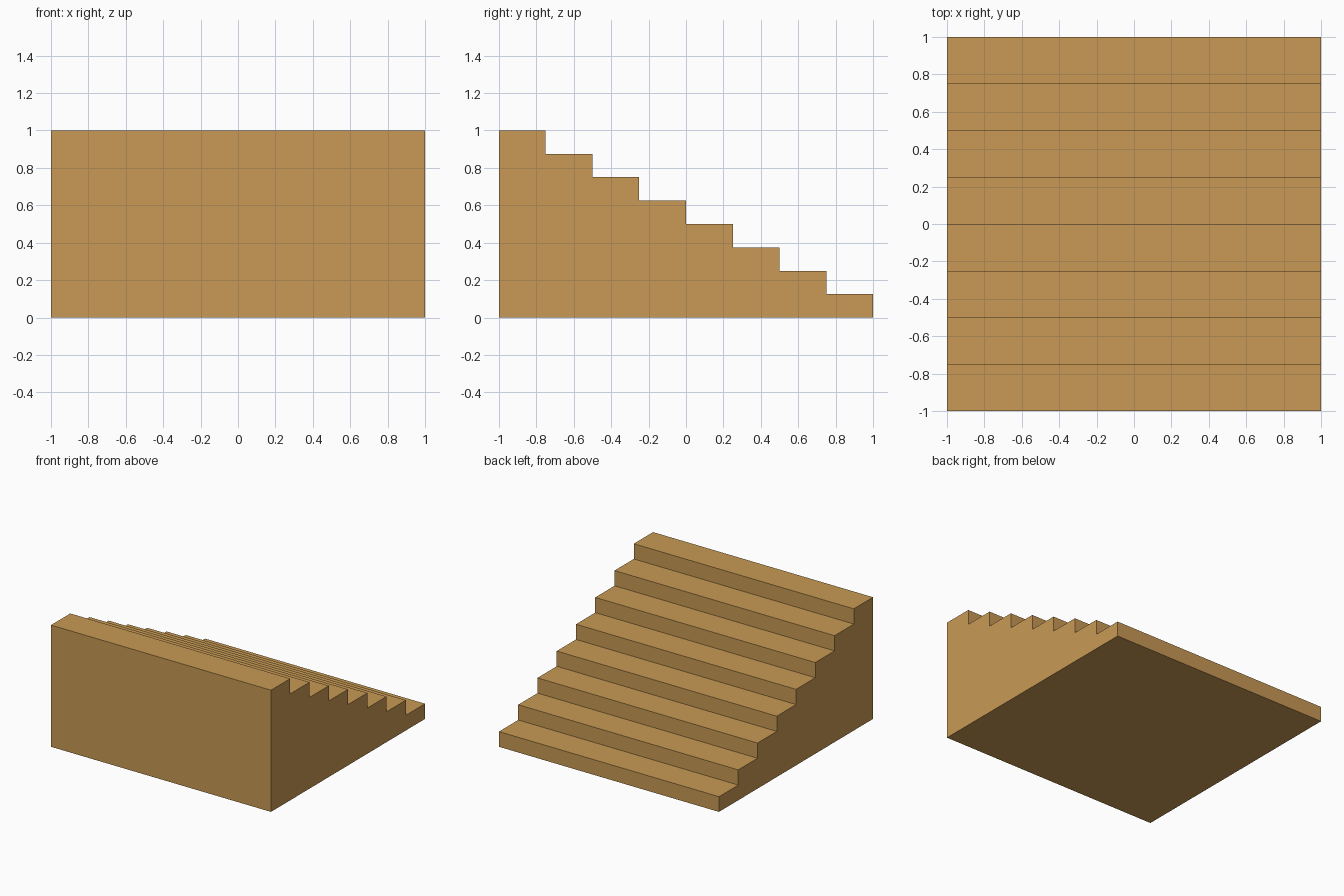
import bpy
import bmesh

if "Cube" in bpy.data.objects:
    bpy.data.objects.remove(bpy.data.objects["Cube"])

STEPS = 8
WIDTH, DEPTH, HEIGHT = 2.0, 2.0, 1.0
run, rise = DEPTH / STEPS, HEIGHT / STEPS

# Side profile (y, z): flat base, tall front wall, then treads descending to the back
profile = [(DEPTH / 2, 0), (-DEPTH / 2, 0)]
for i in range(STEPS):
    z = HEIGHT - i * rise
    y = -DEPTH / 2 + i * run
    profile += [(y, z), (y + run, z)]

# Staircase: extrude the profile across the width
bm = bmesh.new()
side = bm.faces.new([bm.verts.new((-WIDTH / 2, y, z)) for y, z in profile])
extruded = bmesh.ops.extrude_face_region(bm, geom=[side], use_keep_orig=True)
verts = [g for g in extruded["geom"] if isinstance(g, bmesh.types.BMVert)]
bmesh.ops.translate(bm, verts=verts, vec=(WIDTH, 0, 0))
bmesh.ops.recalc_face_normals(bm, faces=bm.faces)

mesh = bpy.data.meshes.new("staircase")
bm.to_mesh(mesh)
bm.free()
stairs = bpy.data.objects.new("staircase", mesh)
bpy.context.collection.objects.link(stairs)

# Tan wood colour
wood = bpy.data.materials.new("tan_wood")
wood.diffuse_color = (0.58, 0.32, 0.09, 1)
wood.use_nodes = True
wood.node_tree.nodes["Principled BSDF"].inputs["Base Color"].default_value = wood.diffuse_color
mesh.materials.append(wood)
